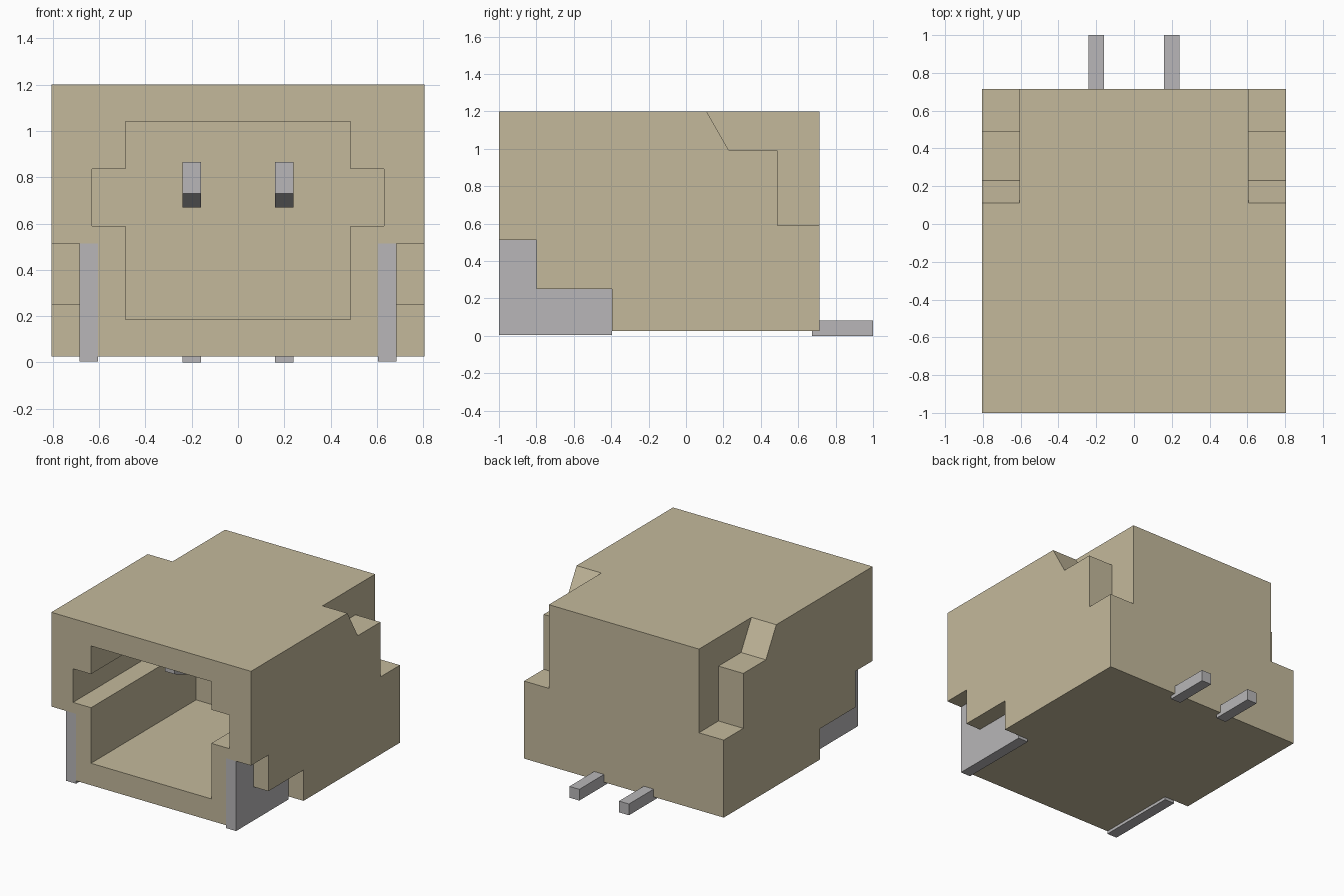
import bpy
import bmesh

old = bpy.data.objects.get("Cube")
if old:
    bpy.data.objects.remove(old, do_unlink=True)


def material(name, rgb, metallic=0.0):
    m = bpy.data.materials.new(name)
    m.use_nodes = True
    m.diffuse_color = (*rgb, 1)
    bsdf = m.node_tree.nodes["Principled BSDF"]
    bsdf.inputs["Base Color"].default_value = (*rgb, 1)
    bsdf.inputs["Metallic"].default_value = metallic
    return m


beige = material("beige plastic", (0.55, 0.485, 0.33))
silver = material("silver metal", (0.48, 0.47, 0.48))


def prism(name, pts, axis, a, b, mat):
    """Extrude a profile: (y, z) points along X, or (x, z) points along Y."""
    bm = bmesh.new()
    place = (lambda p, t: (t, p[0], p[1])) if axis == 'X' else (lambda p, t: (p[0], t, p[1]))
    near = [bm.verts.new(place(p, a)) for p in pts]
    far = [bm.verts.new(place(p, b)) for p in pts]
    bm.faces.new(near)
    bm.faces.new(far)
    n = len(pts)
    for i in range(n):
        j = (i + 1) % n
        bm.faces.new((near[i], near[j], far[j], far[i]))
    bmesh.ops.recalc_face_normals(bm, faces=bm.faces[:])
    me = bpy.data.meshes.new(name)
    bm.to_mesh(me)
    bm.free()
    me.materials.append(mat)
    ob = bpy.data.objects.new(name, me)
    bpy.context.collection.objects.link(ob)
    return ob


def cut(target, cutter):
    """Subtract the cutter and discard it."""
    mod = target.modifiers.new("cut", 'BOOLEAN')
    mod.operation = 'DIFFERENCE'
    mod.solver = 'EXACT'
    mod.object = cutter
    bpy.context.view_layer.objects.active = target
    bpy.ops.object.modifier_apply(modifier=mod.name)
    bpy.data.objects.remove(cutter, do_unlink=True)


# Housing block
housing = prism("housing", [(-1, 0.025), (0.715, 0.025), (0.715, 1.2), (-1, 1.2)],
                'X', -0.805, 0.805, beige)

# Mating cavity with a guide slot in each side wall, open at the front
right_half = [(0.485, 0.185), (0.485, 0.59), (0.63, 0.59),
              (0.63, 0.835), (0.485, 0.835), (0.485, 1.04)]
opening = right_half + [(-x, z) for x, z in reversed(right_half)]
cut(housing, prism("cavity_cutter", opening, 'Y', -1.2, 0.21, beige))

# Stepped recesses: rear top corners and front bottom corners, both sides
rear_step = [(0.053, 1.3), (0.11, 1.2), (0.23, 0.99), (0.49, 0.99),
             (0.49, 0.59), (0.9, 0.59), (0.9, 1.3)]
front_step = [(-1.2, -0.2), (-0.395, -0.2), (-0.395, 0.25),
              (-0.8, 0.25), (-0.8, 0.513), (-1.2, 0.513)]
for s in (-1, 1):
    for pts in (rear_step, front_step):
        cut(housing, prism("step_cutter", pts, 'X', s * 0.605, s * 1.0, beige))

# Solder tabs and bent contact pins, one pair each
tab = [(-1, 0.004), (-0.395, 0.004), (-0.395, 0.25),
       (-0.8, 0.25), (-0.8, 0.513), (-1, 0.513)]
pin = [(-0.5, 0.73), (-0.5, 0.865), (0.55, 0.865), (0.55, 0.082), (1, 0.082), (1, 0),
       (0.675, 0), (0.675, 0.04), (0.4, 0.04), (0.4, 0.67), (-0.35, 0.67)]
for side, s in (("right", -1), ("left", 1)):
    prism(side + "_solder_tab", tab, 'X', s * 0.605, s * 0.685, silver)
    prism(side + "_contact_pin", pin, 'X', s * 0.16, s * 0.24, silver)
